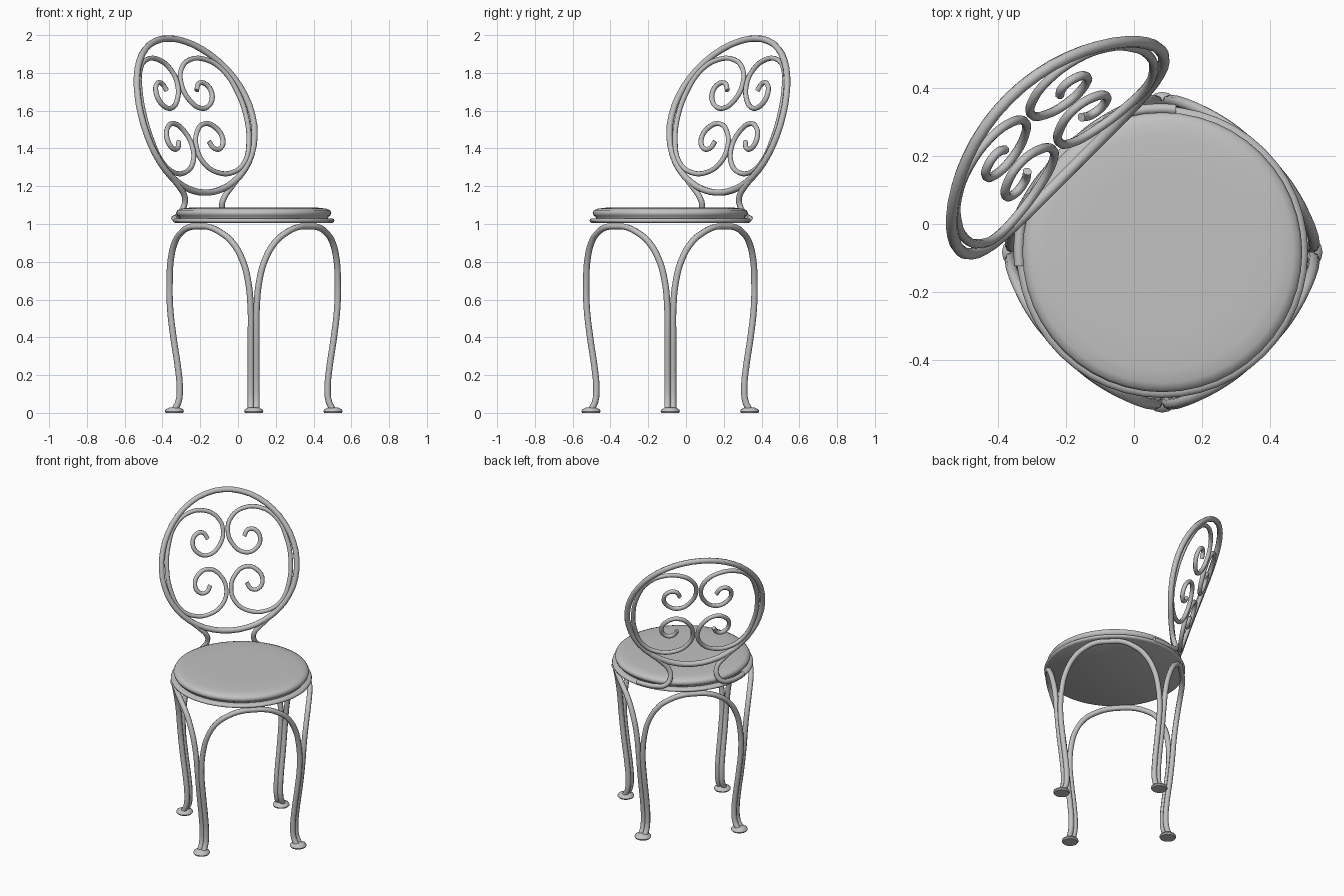
import bpy, bmesh, math
from mathutils import Vector, Matrix

if "Cube" in bpy.data.objects:
    bpy.data.objects.remove(bpy.data.objects["Cube"], do_unlink=True)

grey = bpy.data.materials.new("grey_metal")
grey.use_nodes = True
grey.diffuse_color = (0.54, 0.54, 0.54, 1)
grey.node_tree.nodes["Principled BSDF"].inputs["Base Color"].default_value = (0.54, 0.54, 0.54, 1)

# Seat centre, and a turned frame: side and back directions
CENTRE = Vector((0.083, -0.083, 0))
SIDE = Vector((1, 1, 0)).normalized()
BACK = Vector((-1, 1, 0)).normalized()


def place(side, back, z):
    return CENTRE + SIDE * side + BACK * back + Vector((0, 0, z))


def polar(angle, r, z):
    return CENTRE + Vector((r * math.cos(angle), r * math.sin(angle), z))


def finish(obj):
    bpy.ops.object.select_all(action='DESELECT')
    obj.select_set(True)
    bpy.context.view_layer.objects.active = obj
    if obj.type == 'CURVE':
        bpy.ops.object.convert(target='MESH')
    bpy.ops.object.shade_smooth_by_angle(angle=math.radians(50))


def tube(name, points, radius, closed=False, steps=4):
    curve = bpy.data.curves.new(name, 'CURVE')
    curve.dimensions = '3D'
    curve.bevel_depth = radius
    curve.bevel_resolution = 2
    curve.resolution_u = steps
    curve.use_fill_caps = True
    spline = curve.splines.new('BEZIER')
    spline.bezier_points.add(len(points) - 1)
    spline.use_cyclic_u = closed
    for bp, p in zip(spline.bezier_points, points):
        bp.co = p
        bp.handle_left_type = bp.handle_right_type = 'AUTO'
    curve.materials.append(grey)
    obj = bpy.data.objects.new(name, curve)
    bpy.context.collection.objects.link(obj)
    finish(obj)


def lathe(name, profile, centre, sides):
    bm = bmesh.new()
    verts = [bm.verts.new((r, 0, z)) for r, z in profile]
    edges = [bm.edges.new(pair) for pair in zip(verts, verts[1:])]
    bmesh.ops.spin(bm, geom=verts + edges, axis=(0, 0, 1), cent=(0, 0, 0),
                   angle=math.tau, steps=sides)
    bmesh.ops.remove_doubles(bm, verts=bm.verts, dist=0.0001)
    bmesh.ops.recalc_face_normals(bm, faces=bm.faces)
    bmesh.ops.transform(bm, matrix=Matrix.Translation(centre), verts=bm.verts)
    mesh = bpy.data.meshes.new(name)
    bm.to_mesh(mesh)
    bm.free()
    mesh.materials.append(grey)
    obj = bpy.data.objects.new(name, mesh)
    bpy.context.collection.objects.link(obj)
    finish(obj)


# Seat: rounded rim plate and padded cushion
lathe("seat_rim", [(0, 1.006), (0.415, 1.006), (0.425, 1.011), (0.428, 1.018),
                   (0.425, 1.025), (0.415, 1.03), (0, 1.03)], CENTRE, 48)
lathe("seat_cushion", [(0, 1.028), (0.393, 1.028), (0.396, 1.038), (0.407, 1.046),
                       (0.411, 1.06), (0.404, 1.073), (0.385, 1.081),
                       (0.345, 1.086), (0.25, 1.088), (0, 1.088)], CENTRE, 48)

# Legs: each arch runs down two neighbouring legs, so tubes pair up at each leg
# leg points are (sideways offset, radius, height)
leg = [(0.015, 0.42, 0.015), (0.015, 0.398, 0.06), (0.015, 0.392, 0.14),
       (0.015, 0.4, 0.23), (0.015, 0.425, 0.4), (0.016, 0.443, 0.56),
       (0.03, 0.446, 0.7), (0.06, 0.443, 0.81), (0.115, 0.432, 0.905),
       (0.17, 0.422, 0.952), (0.23, 0.413, 0.982)]
foot = [(0, 0), (0.046, 0), (0.051, 0.008), (0.047, 0.018), (0.028, 0.028), (0, 0.03)]
for i, name in enumerate(("left", "back", "right", "front")):
    start = i * math.pi / 2
    rise = [(math.asin(off / r), r, z) for off, r, z in leg]
    fall = [(math.pi / 2 - a, r, z) for a, r, z in reversed(rise)]
    arch = rise + [(math.pi / 4, 0.405, 0.987)] + fall
    tube(name + "_leg_arch", [polar(start + a, r, z) for a, r, z in arch], 0.0168)
    lathe(name + "_foot", foot, polar(start, 0.42, 0), 16)


# Backrest surface: u across, v up, leaning back and bowed around the sitter
def back_point(u, v):
    return place(0.416 * u, 0.426 + 0.074 * (1 - u * u) + 0.138 * v, 1.574 + 0.408 * v)


ring = [i * math.tau / 24 for i in range(24)]
tube("backrest_hoop", [back_point(math.cos(t), math.sin(t)) for t in ring],
     0.0175, closed=True, steps=2)

# Scrolls: a spiral mirrored top to bottom, then side to side
spiral = [(0.27, 0.33), (0.33, 0.42), (0.43, 0.42), (0.5, 0.3), (0.43, 0.15),
          (0.27, 0.1), (0.1, 0.22), (0.035, 0.43), (0.1, 0.61), (0.28, 0.73),
          (0.54, 0.73), (0.75, 0.59), (0.87, 0.33)]
scroll = spiral + [(0.915, 0)] + [(u, -v) for u, v in reversed(spiral)]
# Posts: flare off the hoop, drop to the rim and run outward along it
post = [(0.27, 0.366, 1.262), (0.19, 0.362, 1.192), (0.147, 0.368, 1.14),
        (0.142, 0.38, 1.095), (0.17, 0.386, 1.052), (0.23, 0.354, 1.034),
        (0.29, 0.306, 1.031), (0.325, 0.268, 1.03)]
for name, sign in (("left", 1), ("right", -1)):
    tube(name + "_scroll", [back_point(sign * u, v - 0.005) for u, v in scroll], 0.0135)
    tube(name + "_back_post", [place(sign * s, b, z) for s, b, z in post], 0.0155)
